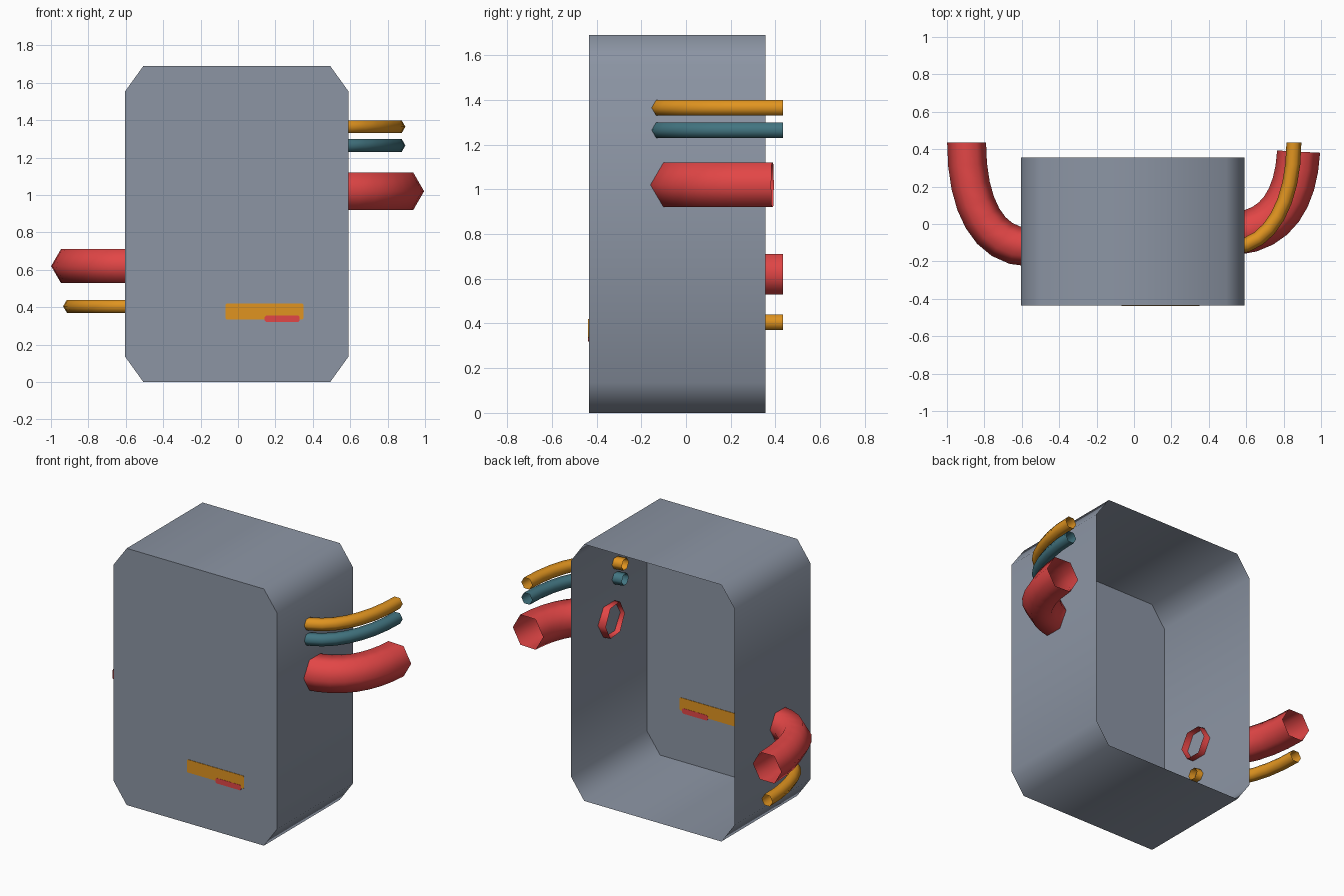
import bpy, bmesh, math
from mathutils import Vector
from mathutils.geometry import interpolate_bezier

if "Cube" in bpy.data.objects:
    bpy.data.objects.remove(bpy.data.objects["Cube"])


def material(name, rgb):
    lin = [((c / 255 + 0.055) / 1.055) ** 2.4 for c in rgb]
    m = bpy.data.materials.new(name)
    m.diffuse_color = (*lin, 1)
    m.use_nodes = True
    m.node_tree.nodes["Principled BSDF"].inputs["Base Color"].default_value = m.diffuse_color
    return m


GREY = material("blue grey", (140, 149, 164))
RED = material("red", (226, 70, 70))
ORANGE = material("orange", (224, 148, 32))
TEAL = material("teal", (66, 116, 128))


def finish(name, bm, mat, angle):
    me = bpy.data.meshes.new(name)
    bm.to_mesh(me)
    bm.free()
    me.materials.append(mat)
    ob = bpy.data.objects.new(name, me)
    bpy.context.collection.objects.link(ob)
    bpy.ops.object.select_all(action='DESELECT')
    ob.select_set(True)
    bpy.context.view_layer.objects.active = ob
    bpy.ops.object.shade_smooth_by_angle(angle=math.radians(angle))
    return ob


def octagon(x0, x1, z0, z1, cx, cz):
    """Rectangle with cut corners, counter-clockwise seen from the front."""
    return [(x0 + cx, z0), (x1 - cx, z0), (x1, z0 + cz), (x1, z1 - cz),
            (x1 - cx, z1), (x0 + cx, z1), (x0, z1 - cz), (x0, z0 + cz)]


def prism(name, outline, y0, y1, mat, back):
    bm = bmesh.new()
    a = [bm.verts.new((x, y0, z)) for x, z in outline]
    b = [bm.verts.new((x, y1, z)) for x, z in outline]
    bm.faces.new(a)
    if back:
        bm.faces.new(b[::-1])
    for i in range(len(a)):
        j = (i + 1) % len(a)
        bm.faces.new((a[j], a[i], b[i], b[j]))
    return finish(name, bm, mat, 60)


def tube(name, path, z, r, mat, steps=8):
    """Open six-sided hose swept along a flat bezier path."""
    pts = interpolate_bezier(*[Vector((x, y, z)) for x, y in path], steps + 1)
    up = Vector((0, 0, 1))
    bm = bmesh.new()
    rings = []
    for i, p in enumerate(pts):
        if i == 0:
            t = Vector((*path[1], z)) - p
        elif i == steps:
            t = p - Vector((*path[2], z))
        else:
            t = pts[i + 1] - pts[i - 1]
        side = t.normalized().cross(up)
        rings.append([bm.verts.new(p + r * (math.cos(k * math.pi / 3) * side
                                            + math.sin(k * math.pi / 3) * up))
                      for k in range(6)])
    for a, b in zip(rings, rings[1:]):
        for k in range(6):
            n = (k + 1) % 6
            bm.faces.new((a[k], a[n], b[n], b[k]))
    bmesh.ops.recalc_face_normals(bm, faces=bm.faces)
    # open tube: make sure the walls face outward
    bm.normal_update()
    f = bm.faces[0]
    if f.normal.dot(f.calc_center_median() - (pts[0] + pts[1]) / 2) < 0:
        bmesh.ops.reverse_faces(bm, faces=bm.faces)
    return finish(name, bm, mat, 75)


# Pack shell: chamfered box, open at the back
prism("pack_shell", octagon(-0.603, 0.59, 0, 1.69, 0.097, 0.135),
      -0.435, 0.355, GREY, False)

# Label plates, showing on both sides of the front panel
prism("label_plate", octagon(-0.066, 0.349, 0.335, 0.42, 0.006, 0.006),
      -0.438, -0.432, ORANGE, True)
prism("label_stripe", octagon(0.143, 0.33, 0.32, 0.355, 0.008, 0.008),
      -0.4395, -0.4305, RED, True)

# Hoses on the right
thin = [(0.53, -0.125), (0.73, -0.115), (0.855, 0.12), (0.855, 0.435)]
tube("right_upper_hose", thin, 1.365, 0.04, ORANGE)
tube("right_middle_hose", thin, 1.265, 0.04, TEAL)
tube("right_thick_hose",
     [(0.55, -0.05), (0.76, -0.03), (0.866, 0.13), (0.88, 0.387)],
     1.02, 0.115, RED)

# Hoses on the left
left = [(-0.56, -0.123), (-0.78, -0.123), (-0.895, 0.1), (-0.895, 0.435)]
tube("left_thick_hose", left, 0.62, 0.104, RED)
tube("left_thin_hose", left, 0.405, 0.04, ORANGE)
